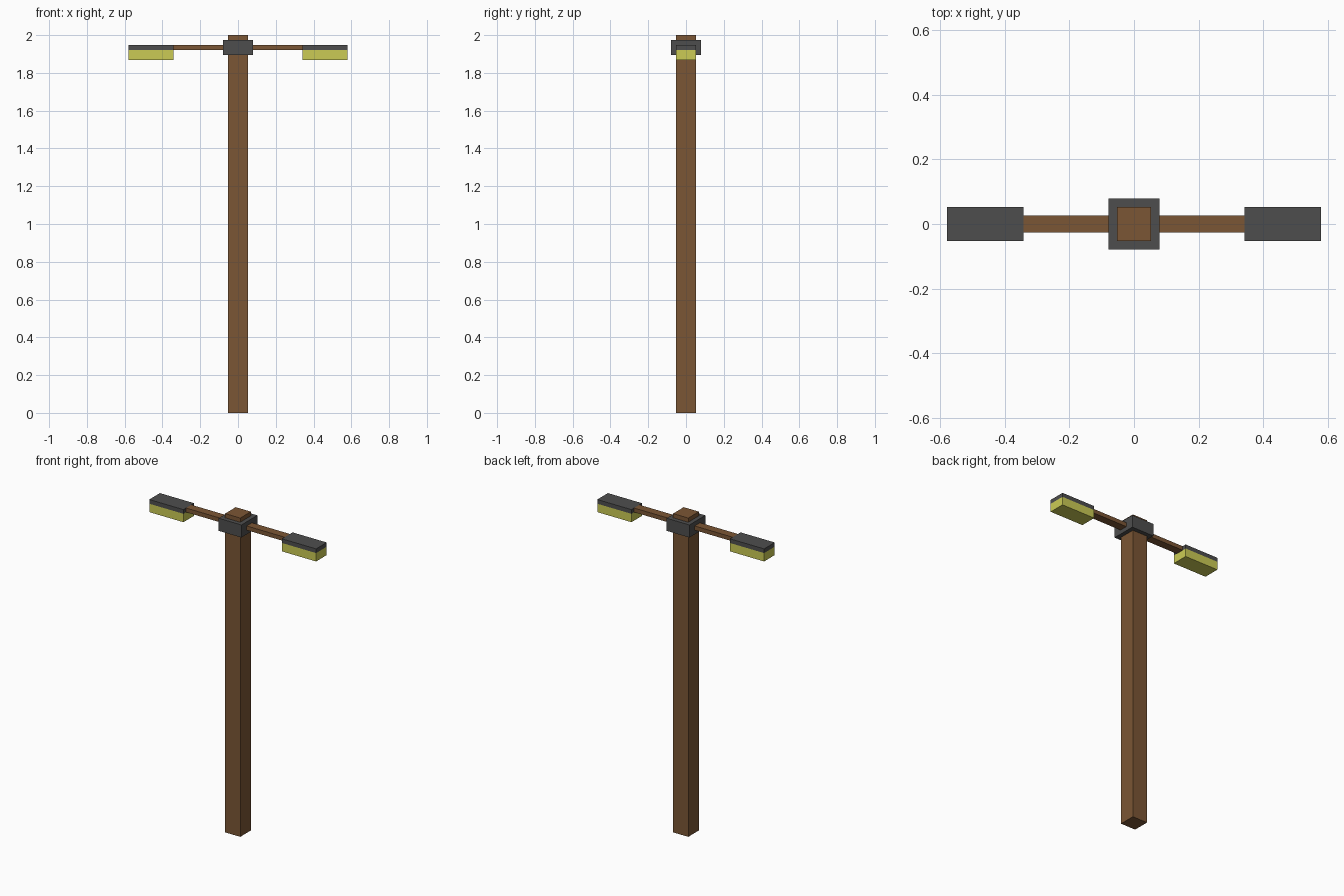
import bpy
import bmesh

if "Cube" in bpy.data.objects:
    bpy.data.objects.remove(bpy.data.objects["Cube"])

U = 2 / 76  # the model sits on a grid of 76 units height


def material(name, rgb):
    m = bpy.data.materials.new(name)
    m.diffuse_color = (*rgb, 1)
    m.use_nodes = True
    m.node_tree.nodes["Principled BSDF"].inputs["Base Color"].default_value = m.diffuse_color
    return m


wood = material("brown wood", (0.198, 0.093, 0.035))
metal = material("dark grey metal", (0.076, 0.076, 0.076))
glow = material("yellow light", (0.60, 0.60, 0.09))


def box(name, x, y, z, mat):
    """Box from (min, max) ranges given in grid units."""
    bm = bmesh.new()
    bmesh.ops.create_cube(bm, size=1)
    for v in bm.verts:
        v.co = [U * (r[0] if c < 0 else r[1]) for c, r in zip(v.co, (x, y, z))]
    mesh = bpy.data.meshes.new(name)
    bm.to_mesh(mesh)
    bm.free()
    mesh.materials.append(mat)
    ob = bpy.data.objects.new(name, mesh)
    bpy.context.collection.objects.link(ob)
    return ob


# Post and the collar that clamps the arms
box("post", (-2, 2), (-2, 2), (0, 76), wood)
box("collar", (-3, 3), (-3, 3), (72, 75), metal)

# Arm, lamp cap and lamp on each side
for side, sign in (("left", -1), ("right", 1)):
    def span(a, b):
        return tuple(sorted((sign * a, sign * b)))
    box(side + "_arm", span(2, 13), (-1, 1), (73, 74), wood)
    box(side + "_lamp_cap", span(13, 22), (-2, 2), (73, 74), metal)
    box(side + "_lamp", span(13, 22), (-2, 2), (71, 73), glow)
